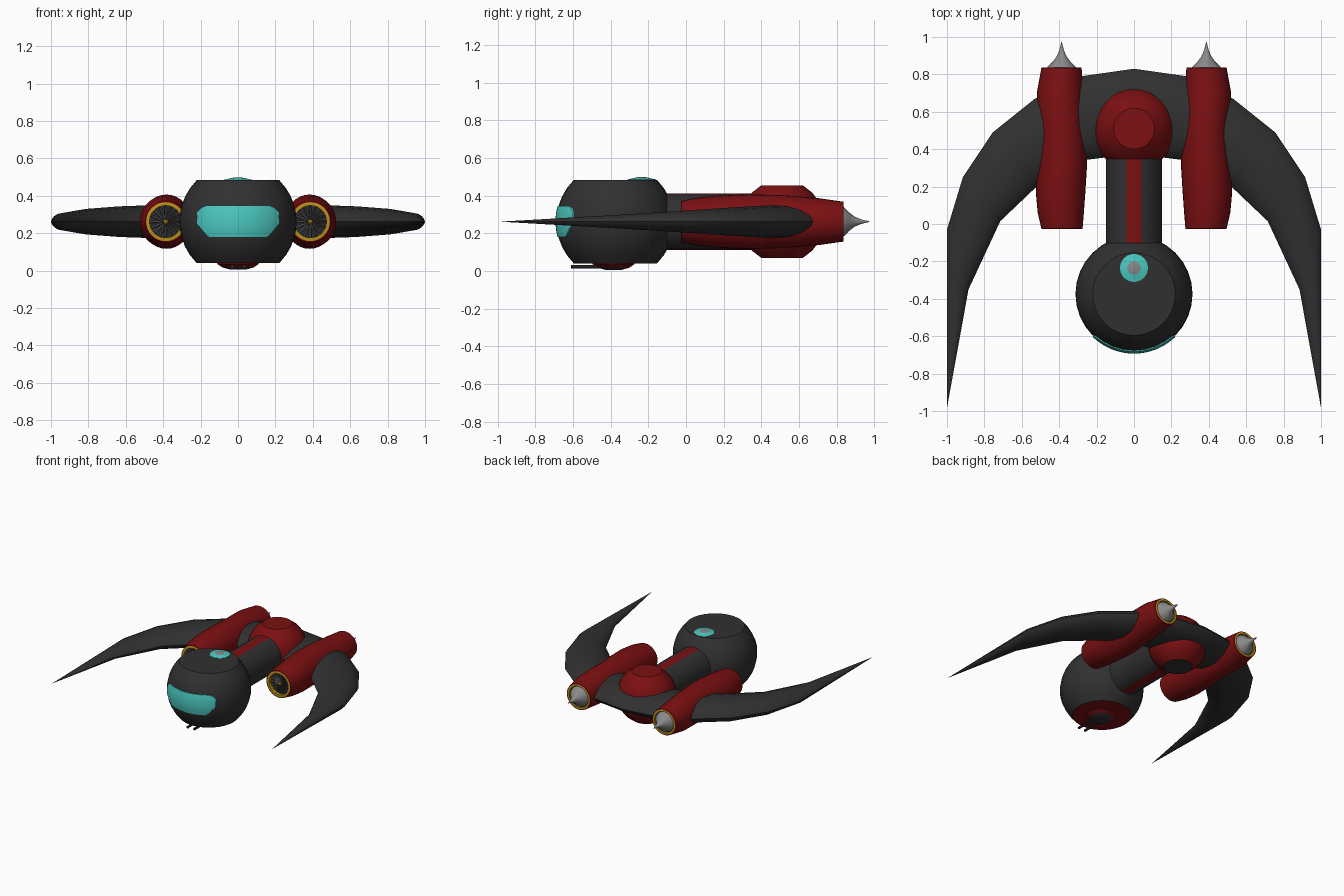
import bpy, bmesh
from math import sin, cos, pi, sqrt, radians
from mathutils import Matrix, Vector

if "Cube" in bpy.data.objects:
    bpy.data.objects.remove(bpy.data.objects["Cube"])

MID = 0.262  # height of the ship's centre line


def material(name, rgb):
    m = bpy.data.materials.new(name)
    m.use_nodes = True
    m.diffuse_color = (*rgb, 1)
    bsdf = m.node_tree.nodes["Principled BSDF"]
    bsdf.inputs["Base Color"].default_value = (*rgb, 1)
    bsdf.inputs["Roughness"].default_value = 0.6
    return m


HULL = material("dark hull", (0.03, 0.03, 0.03))
RED = material("deep red", (0.2, 0.005, 0.006))
CYAN = material("cyan glass", (0.07, 0.58, 0.53))
GOLD = material("gold trim", (0.5, 0.29, 0.01))
STEEL = material("grey steel", (0.25, 0.25, 0.25))
FAN = material("fan grey", (0.045, 0.045, 0.05))


def finish(name, bm, mats, angle=35):
    mesh = bpy.data.meshes.new(name)
    bm.to_mesh(mesh)
    bm.free()
    for m in mats:
        mesh.materials.append(m)
    ob = bpy.data.objects.new(name, mesh)
    bpy.context.collection.objects.link(ob)
    bpy.ops.object.select_all(action='DESELECT')
    ob.select_set(True)
    bpy.context.view_layer.objects.active = ob
    bpy.ops.object.shade_smooth_by_angle(angle=radians(angle))
    return ob


def loft(name, rings, mats, spans=None, caps=(0, 0), pick=None, angle=35):
    """Skin a row of closed rings; spans gives the material of each band."""
    bm = bmesh.new()
    rows = [[bm.verts.new(p) for p in r] for r in rings]
    n = len(rows[0])
    for k in range(len(rows) - 1):
        for i in range(n):
            j = (i + 1) % n
            f = bm.faces.new((rows[k][i], rows[k][j], rows[k + 1][j], rows[k + 1][i]))
            f.material_index = spans[k] if spans else 0
    bm.faces.new(rows[0]).material_index = caps[0]
    bm.faces.new(rows[-1]).material_index = caps[1]
    bmesh.ops.remove_doubles(bm, verts=bm.verts, dist=0.0002)
    bmesh.ops.recalc_face_normals(bm, faces=bm.faces)
    if pick:
        for f in bm.faces:
            f.material_index = pick(f.calc_center_median())
    return finish(name, bm, mats, angle)


def ring_y(x, y, z, rx, rz, n=24):
    return [(x + rx * cos(2 * pi * i / n), y, z + rz * sin(2 * pi * i / n)) for i in range(n)]


def ring_z(x, y, z, r, n=32):
    return [(x + r * cos(2 * pi * i / n), y + r * sin(2 * pi * i / n), z) for i in range(n)]


def cut_ball(name, y, radius, half, mats, caps):
    """Ball with its top and bottom sliced flat."""
    steps = 10
    heights = [-half + 2 * half * k / steps for k in range(steps + 1)]
    rings = [ring_z(0, y, MID + h, sqrt(radius ** 2 - h ** 2)) for h in heights]
    return loft(name, rings, mats, caps=caps, angle=25)


# Cockpit ball with a red underside, neck with stripes, rear hub
HEAD_Y, HEAD_R = -0.375, 0.313
cut_ball("cockpit_ball", HEAD_Y, HEAD_R, 0.222, [HULL, RED], (1, 0))
loft("neck", [ring_y(0, y, MID, 0.15, 0.15) for y in (-0.2, 0.5)], [HULL, RED],
     pick=lambda c: int(abs(c.x) < 0.04))
cut_ball("rear_hub", 0.51, 0.222, 0.193, [RED, HULL], (1, 0))

# Wraparound visor following the ball
columns = []
for k in range(21):
    x = -0.22 + 0.44 * k / 20
    edge = max(0, (abs(x) - 0.16) / 0.06)
    low = 0.18 + 0.07 * edge
    high = 0.345 - 0.035 * max(0, (abs(x) - 0.19) / 0.03)
    zs = [low + (high - low) * i / 6 for i in range(7)]

    def on_ball(z, r):
        return (x, HEAD_Y - sqrt(r * r - x * x - (z - MID) ** 2), z)
    columns.append([on_ball(z, 0.318) for z in zs] + [on_ball(z, 0.31) for z in reversed(zs)])
loft("visor", columns, [CYAN])

# Roof beacon
loft("roof_beacon",
     [ring_z(0, -0.235, z, r, 24) for z, r in ((0.48, 0.075), (0.486, 0.075), (0.495, 0.035), (0.499, 0.015))],
     [CYAN, STEEL], spans=(0, 0, 1), caps=(0, 1))

# Belly turret with twin barrels
loft("belly_turret",
     [ring_z(0, -0.385, z, r, 24) for z, r in ((0.05, 0.115), (0.035, 0.11), (0.018, 0.085), (0.005, 0.04))],
     [RED, HULL], spans=(0, 0, 1), caps=(0, 1))
for side, s in (("left", 1), ("right", -1)):
    loft(side + "_barrel", [ring_y(s * 0.03, y, 0.022, 0.01, 0.01, 10) for y in (-0.61, -0.38)], [HULL])

# Crescent wing: (outer x, y), (inner x, y), half thickness
stations = [
    ((0, 0.83), (0, 0.36), 0.09),
    ((0.28, 0.79), (0.12, 0.36), 0.09),
    ((0.53, 0.67), (0.28, 0.34), 0.09),
    ((0.755, 0.49), (0.51, 0.21), 0.082),
    ((0.915, 0.25), (0.715, 0.015), 0.068),
    ((1.0, -0.03), (0.885, -0.35), 0.046),
    ((1.0, -0.979), (0.999, -0.979), 0.0005),
]


def wing_section(station, s):
    outer, inner, t = station
    pts = []
    for i in range(16):
        a = 2 * pi * i / 16
        u = (1 - cos(a)) / 2
        p = Vector(outer).lerp(Vector(inner), u)
        lift = abs(sin(a)) ** 1.3 * t * (1 if sin(a) > 0 else -1)
        pts.append((s * p.x, p.y, MID + lift))
    return pts


loft("wing", [wing_section(st, -1) for st in reversed(stations[1:])]
     + [wing_section(st, 1) for st in stations], [HULL])

# Engines: y, inner x, outer x, half height
shell = [
    (-0.025, 0.275, 0.495, 0.11), (0.06, 0.268, 0.515, 0.127), (0.17, 0.26, 0.525, 0.138),
    (0.33, 0.25, 0.516, 0.145), (0.5, 0.262, 0.506, 0.141), (0.6, 0.268, 0.513, 0.134),
    (0.7, 0.272, 0.52, 0.125), (0.835, 0.28, 0.495, 0.106),
]
EX = 0.387
for side, s in (("left", 1), ("right", -1)):
    body = [ring_y(s * (a + b) / 2, y, MID, (b - a) / 2, h, 32) for y, a, b, h in shell]
    front = [ring_y(s * EX, y, MID, r, r, 32) for y, r in ((0.0, 0.086), (-0.027, 0.086), (-0.027, 0.104))]
    back = [ring_y(s * EX, y, MID, r, r, 32) for y, r in ((0.837, 0.1), (0.837, 0.086), (0.825, 0.084))]
    loft(side + "_engine", front + body + back, [RED, GOLD, HULL],
         spans=[1, 1, 0] + [0] * 7 + [0, 1, 1], caps=(2, 2))

    # Rear exhaust spike
    loft(side + "_exhaust_spike",
         [ring_y(s * EX, y, MID, r, r) for y, r in
          ((0.82, 0.082), (0.84, 0.076), (0.865, 0.05), (0.895, 0.027), (0.93, 0.012), (0.975, 0.001))],
         [STEEL])

    # Intake fan blades and hub
    bm = bmesh.new()
    for k in range(16):
        place = (Matrix.Translation((s * EX, -0.006, MID)) @ Matrix.Rotation(2 * pi * k / 16, 4, 'Y')
                 @ Matrix.Translation((0.047, 0, 0)) @ Matrix.Rotation(radians(35), 4, 'X')
                 @ Matrix.Diagonal((0.076, 0.003, 0.014, 1)))
        bmesh.ops.create_cube(bm, size=1, matrix=place)
    finish(side + "_fan_blades", bm, [FAN])
    loft(side + "_fan_hub", [ring_y(s * EX, y, MID, r, r, 16) for y, r in ((0.0, 0.013), (-0.02, 0.013), (-0.026, 0.006))],
         [GOLD])
